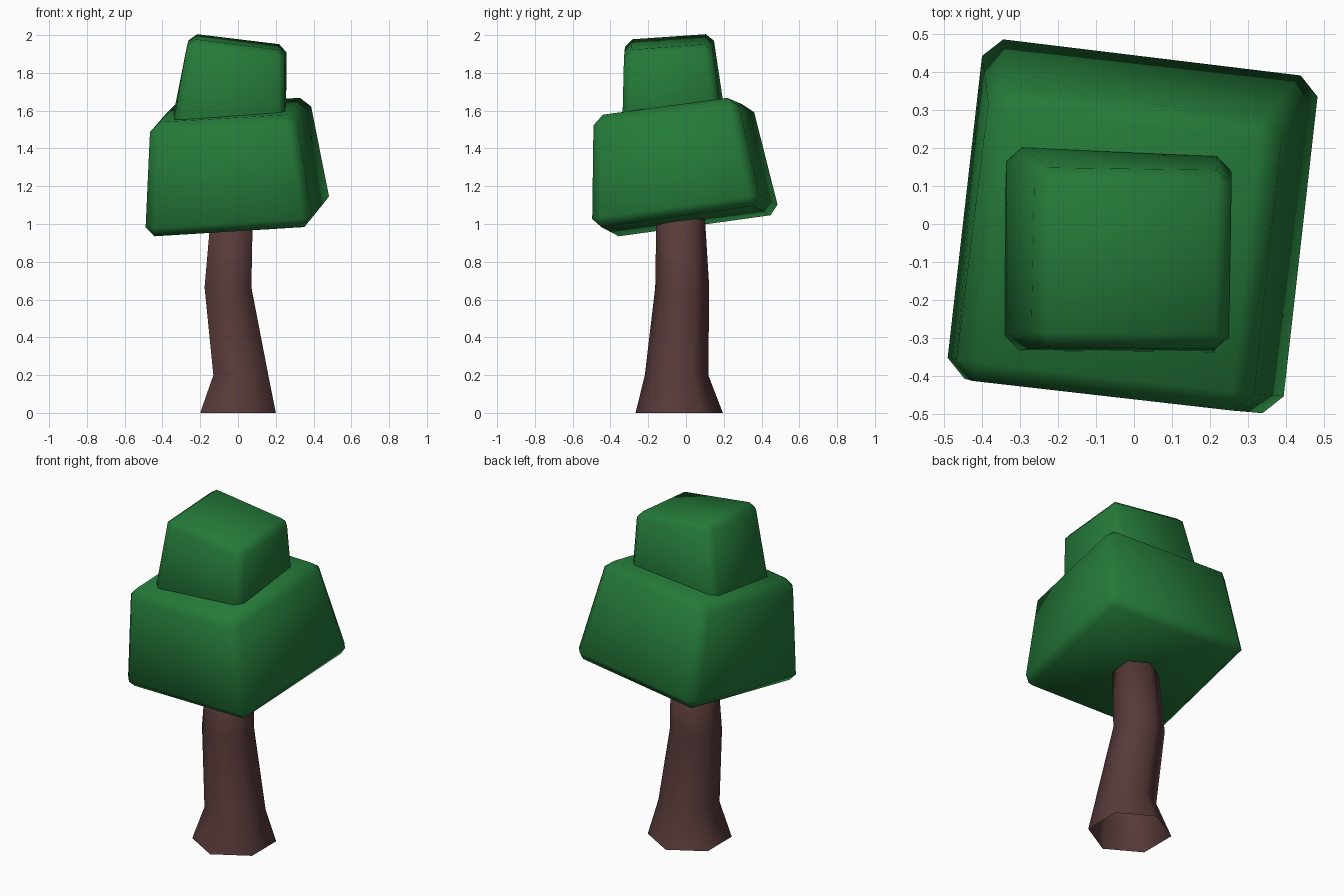
import bpy, math

if "Cube" in bpy.data.objects:
    bpy.data.objects.remove(bpy.data.objects["Cube"])


def material(name, color):
    m = bpy.data.materials.new(name)
    m.diffuse_color = (*color, 1)
    m.use_nodes = True
    m.node_tree.nodes["Principled BSDF"].inputs["Base Color"].default_value = m.diffuse_color
    return m


GREEN = material("leaf green", (0.018, 0.195, 0.041))
BROWN = material("bark brown", (0.098, 0.042, 0.042))


def add_object(name, verts, faces, mat):
    me = bpy.data.meshes.new(name)
    me.from_pydata(verts, [], faces)
    me.materials.append(mat)
    me.shade_smooth()
    ob = bpy.data.objects.new(name, me)
    bpy.context.collection.objects.link(ob)
    return ob


def leaf_block(name, bottom, top, bevel):
    """Skewed box with chamfered edges; corners go front-left, front-right, back-right, back-left."""
    faces = [(3, 2, 1, 0), (4, 5, 6, 7)]
    faces += [(i, (i + 1) % 4, (i + 1) % 4 + 4, i + 4) for i in range(4)]
    ob = add_object(name, bottom + top, faces, GREEN)
    mod = ob.modifiers.new("chamfer", 'BEVEL')
    mod.width = bevel
    mod.segments = 1
    mod.limit_method = 'NONE'


# Trunk: bent six-sided tube, open at the base (x, y, z, radius)
rings = [(0, -0.036, 0, 0.231), (0.015, -0.05, 0.2, 0.168),
         (-0.053, -0.02, 0.665, 0.143), (-0.03, -0.03, 1.1, 0.126)]
verts = [(x + r * math.sin(k * math.pi / 3), y - r * math.cos(k * math.pi / 3), z)
         for x, y, z, r in rings for k in range(6)]
faces = [(j * 6 + k, j * 6 + (k + 1) % 6, j * 6 + 6 + (k + 1) % 6, j * 6 + 6 + k)
         for j in range(len(rings) - 1) for k in range(6)]
faces.append(tuple(range(18, 24)))
add_object("trunk", verts, faces, BROWN)

# Large lower crown block
leaf_block("lower_crown",
           [(-0.497, -0.40, 0.925), (0.395, -0.503, 0.98), (0.497, 0.395, 1.105), (-0.395, 0.503, 1.05)],
           [(-0.47, -0.407, 1.53), (0.302, -0.495, 1.575), (0.383, 0.262, 1.677), (-0.375, 0.355, 1.637)],
           0.05)

# Small upper crown block, sunk into the lower one
leaf_block("upper_crown",
           [(-0.365, -0.335, 1.40), (0.25, -0.34, 1.42), (0.255, 0.20, 1.48), (-0.365, 0.225, 1.47)],
           [(-0.264, -0.322, 1.98), (0.248, -0.328, 1.915), (0.257, 0.136, 1.95), (-0.253, 0.143, 2.012)],
           0.038)
